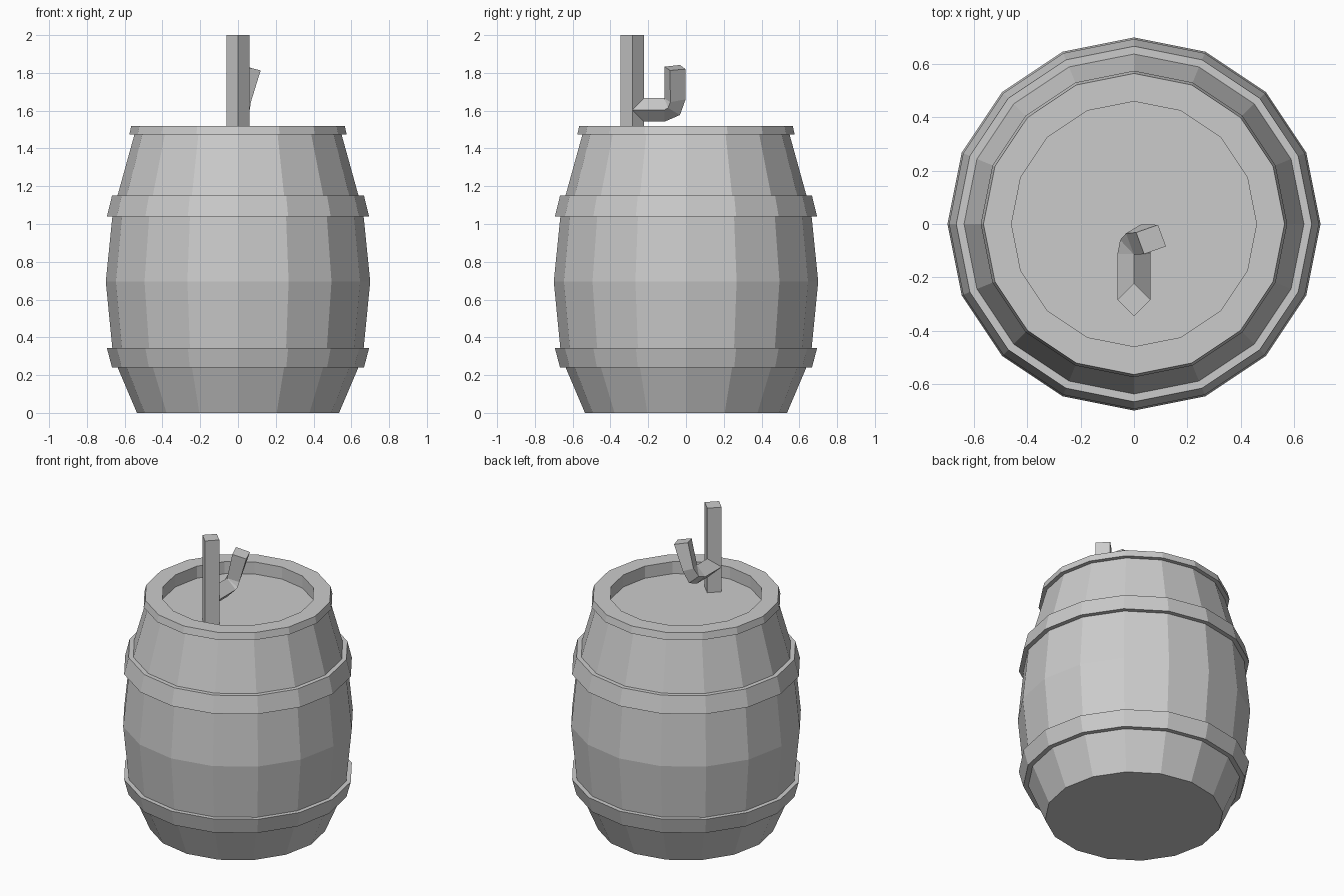
import bpy, bmesh
from math import sin, cos, pi

if "Cube" in bpy.data.objects:
    bpy.data.objects.remove(bpy.data.objects["Cube"])

SIDES = 16


def finish(name, bm):
    bmesh.ops.remove_doubles(bm, verts=bm.verts, dist=1e-5)
    bmesh.ops.recalc_face_normals(bm, faces=bm.faces)
    mesh = bpy.data.meshes.new(name)
    bm.to_mesh(mesh)
    bm.free()
    obj = bpy.data.objects.new(name, mesh)
    bpy.context.collection.objects.link(obj)
    return obj


def loft(name, rings, caps=(True, True)):
    """Skin consecutive rings of points with flat faces."""
    bm = bmesh.new()
    loops = [[bm.verts.new(p) for p in ring] for ring in rings]
    n = len(loops[0])
    for a, b in zip(loops, loops[1:]):
        for i in range(n):
            j = (i + 1) % n
            bm.faces.new((a[i], a[j], b[j], b[i]))
    if caps[0]:
        bm.faces.new(loops[0])
    if caps[1]:
        bm.faces.new(loops[-1])
    bmesh.ops.dissolve_degenerate(bm, dist=1e-5, edges=bm.edges)
    return finish(name, bm)


def lathe(name, profile, closed=False):
    rings = [[(r * cos(2 * pi * i / SIDES), r * sin(2 * pi * i / SIDES), z)
              for i in range(SIDES)] for r, z in profile]
    if closed:
        rings.append(rings[0])
    return loft(name, rings, (not closed, not closed))


# Barrel: base, bulging staves, top rim and recessed lid
lathe("barrel_body", [
    (0.535, 0), (0.637, 0.24), (0.665, 0.34), (0.70, 0.695), (0.665, 1.04),
    (0.638, 1.15), (0.548, 1.475), (0.575, 1.475), (0.565, 1.52),
    (0.46, 1.52), (0.46, 1.44)])

# Hoops
lathe("lower_hoop", [(0.635, 0.24), (0.667, 0.24), (0.694, 0.343), (0.66, 0.343)], True)
lathe("upper_hoop", [(0.66, 1.04), (0.694, 1.04), (0.667, 1.15), (0.636, 1.15)], True)

# Square post standing on the lid
R = 0.062
loft("tap_post", [[(R, -0.284, z), (0, -0.284 + R, z), (-R, -0.284, z), (0, -0.284 - R, z)]
                  for z in (1.44, 2.0)])

# Spout pipe: runs back, bends up and leans right (ring order: right, outer, left, inner)
def pipe_ring(y, z=1.604):
    return [(R, y, z), (0, y, z - R), (-R, y, z), (0, y, z + R)]

inner = (0, -0.115, 1.666)
loft("tap_spout", [
    pipe_ring(-0.284),
    pipe_ring(-0.113),
    [(0.064, -0.095, 1.615), (0.0, -0.032, 1.577), (-0.052, -0.06, 1.625), inner],
    [(0.068, -0.083, 1.645), (0.025, -0.002, 1.66), (-0.03, -0.035, 1.68), inner],
    [(0.12, -0.084, 1.813), (0.09, -0.003, 1.82), (0.008, -0.032, 1.842), (0.038, -0.113, 1.833)],
])
